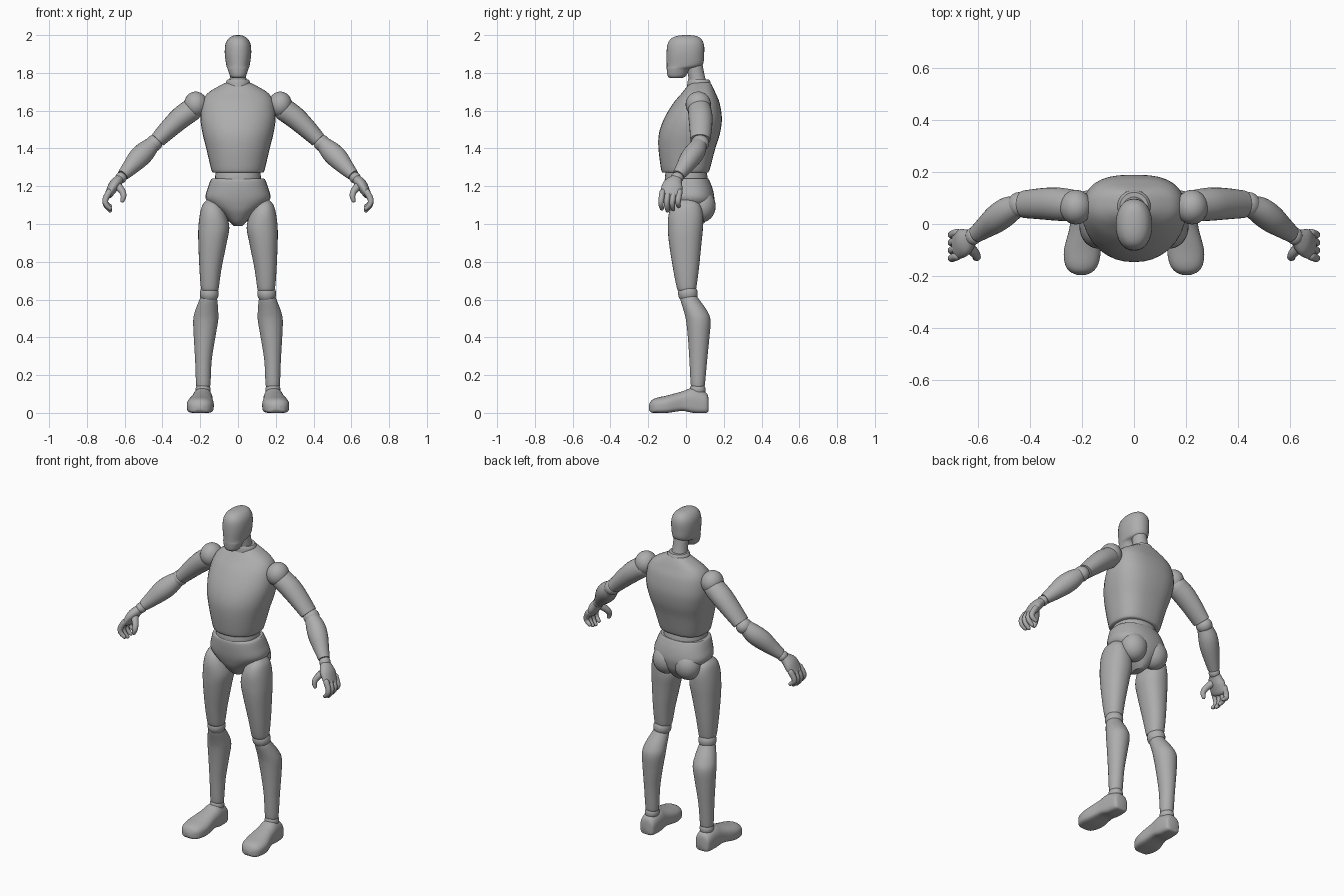
import bpy, bmesh, math
from mathutils import Vector

grey = bpy.data.materials.new("plain grey")
grey.diffuse_color = (0.42, 0.42, 0.42, 1)


def spline(rows, steps):
    """Smoothly interpolate rows of numbers (Catmull-Rom)."""
    out = []
    for i in range(len(rows) - 1):
        p0, p1 = rows[max(i - 1, 0)], rows[i]
        p2, p3 = rows[i + 1], rows[min(i + 2, len(rows) - 1)]
        for k in range(steps):
            t = k / steps
            out.append([0.5 * (2 * b + (c - a) * t + (2 * a - 5 * b + 4 * c - d) * t * t
                               + (3 * b - a - 3 * c + d) * t ** 3)
                        for a, b, c, d in zip(p0, p1, p2, p3)])
    out.append(list(rows[-1]))
    return out


def skin(name, loops, mirror):
    """Bridge closed loops of points into a capped smooth solid."""
    bm = bmesh.new()
    rings = [[bm.verts.new(p) for p in loop] for loop in loops]
    n = len(rings[0])
    for a, b in zip(rings, rings[1:]):
        for i in range(n):
            j = (i + 1) % n
            bm.faces.new((a[i], a[j], b[j], b[i]))
    bm.faces.new(rings[0])
    bm.faces.new(rings[-1])
    bmesh.ops.recalc_face_normals(bm, faces=bm.faces)
    me = bpy.data.meshes.new(name)
    bm.to_mesh(me)
    bm.free()
    me.materials.append(grey)
    ob = bpy.data.objects.new(name, me)
    bpy.context.collection.objects.link(ob)
    bpy.ops.object.select_all(action='DESELECT')
    ob.select_set(True)
    bpy.context.view_layer.objects.active = ob
    bpy.ops.object.shade_smooth_by_angle(angle=math.radians(40))
    if mirror:
        ob.modifiers.new("mirror", 'MIRROR').use_mirror_merge = False
    return ob


def body(name, rows, axis='z', p_neg=2, p_pos=2, mirror=False, n=32, steps=4):
    """Rows: (position on axis, x centre, x radius, low, high) of each cross-section."""
    loops = []
    for h, xc, rx, lo, hi in spline(rows, steps):
        loop = []
        for i in range(n):
            a = 2 * math.pi * i / n
            c, s = math.cos(a), math.sin(a)
            p = p_pos if s > 0 else p_neg
            x = xc + rx * math.copysign(abs(c) ** (2 / p), c)
            v = (lo + hi) / 2 + (hi - lo) / 2 * math.copysign(abs(s) ** (2 / p), s)
            loop.append((x, v, h) if axis == 'z' else (x, h, v))
        loops.append(loop)
    return skin(name, loops, mirror)


def limb(name, rows, side=(0, 1, 0), n=24, steps=4, start=True, end=True):
    """Mirrored tube. Rows: (x, y, z, radius along side, other radius); rounded ends."""
    pts = spline(rows, steps)
    loops = []

    def ring(c, t, a, b):
        u = Vector(side)
        u = (u - t * u.dot(t)).normalized()
        w = t.cross(u)
        loops.append([c + u * a * math.cos(2 * math.pi * i / n)
                      + w * b * math.sin(2 * math.pi * i / n) for i in range(n)])

    last = len(pts) - 1
    for i, p in enumerate(pts):
        t = (Vector(pts[min(i + 1, last)][:3]) - Vector(pts[max(i - 1, 0)][:3])).normalized()
        c, r = Vector(p[:3]), min(p[3:])
        if i == 0 and start:
            for d in (85, 60, 30):
                k = math.radians(d)
                ring(c - t * r * math.sin(k), t, p[3] * math.cos(k), p[4] * math.cos(k))
        ring(c, t, p[3], p[4])
        if i == last and end:
            for d in (30, 60, 85):
                k = math.radians(d)
                ring(c + t * r * math.sin(k), t, p[3] * math.cos(k), p[4] * math.cos(k))
    return skin(name, loops, True)


def ball(name, c, r):
    """Mirrored ellipsoid joint."""
    rows = [(c[2] - r[2] * math.cos(math.radians(d)), c[0], r[0] * math.sin(math.radians(d)),
             c[1] - r[1] * math.sin(math.radians(d)), c[1] + r[1] * math.sin(math.radians(d)))
            for d in range(3, 180, 12)]
    return body(name, rows, mirror=True, n=24, steps=1)


# Head and neck
body("head", [(1.772, 0, .030, -.085, -.02), (1.785, 0, .043, -.098, .0),
              (1.82, 0, .055, -.102, .025), (1.84, 0, .062, -.102, .086),
              (1.90, 0, .070, -.103, .096), (1.95, 0, .067, -.098, .095),
              (1.98, 0, .052, -.080, .080), (1.995, 0, .030, -.050, .055),
              (2.0, 0, .008, -.015, .015)], p_neg=2.2, p_pos=2.2)
body("neck", [(1.73, 0, .050, .022, .118), (1.78, 0, .043, .012, .10),
              (1.86, 0, .042, -.0, .085)])
body("neck_collar", [(1.72, 0, .064, .005, .132), (1.75, 0, .064, .008, .13),
                     (1.765, 0, .055, .012, .122)])

# Torso, waist and pelvis
body("torso", [(1.272, 0, .132, -.122, .115), (1.29, 0, .142, -.132, .126),
               (1.40, 0, .168, -.146, .155), (1.48, 0, .188, -.143, .180),
               (1.56, 0, .199, -.115, .190), (1.64, 0, .190, -.067, .178),
               (1.69, 0, .163, -.025, .158), (1.725, 0, .110, .003, .142),
               (1.75, 0, .060, .022, .128)], p_neg=2.1, p_pos=2.7)
body("waist", [(1.20, 0, .118, -.105, .11), (1.24, 0, .122, -.112, .115),
               (1.29, 0, .115, -.105, .105)], p_neg=2.2, p_pos=2.2)
body("pelvis", [(.99, 0, .022, -.01, .075), (1.01, 0, .042, -.045, .10),
                (1.06, 0, .092, -.082, .135), (1.10, 0, .145, -.098, .147),
                (1.14, 0, .172, -.108, .150), (1.19, 0, .160, -.114, .140),
                (1.23, 0, .146, -.114, .124), (1.24, 0, .138, -.106, .118)],
     p_neg=2.3, p_pos=2.3)
ball("buttock", (.072, .085, 1.095), (.078, .072, .085))

# Legs
body("thigh", [(.648, .148, .040, -.040, .045), (.66, .149, .047, -.048, .054),
               (.76, .146, .058, -.068, .068), (.90, .135, .075, -.090, .082),
               (.98, .128, .082, -.096, .090), (1.05, .132, .070, -.092, .090),
               (1.10, .138, .050, -.070, .075), (1.13, .142, .020, -.030, .040)],
     p_neg=2.2, p_pos=2.2, mirror=True)
ball("knee", (.152, .010, .632), (.050, .052, .052))
body("shin", [(.138, .184, .032, .032, .095), (.15, .184, .038, .025, .100),
              (.28, .183, .044, .018, .112), (.40, .177, .057, .010, .124),
              (.49, .171, .066, .0, .130), (.54, .166, .061, -.012, .112),
              (.60, .157, .047, -.030, .070), (.618, .156, .040, -.025, .058)],
     mirror=True)
ball("ankle", (.185, .062, .122), (.040, .042, .042))
body("foot", [(.119, .187, .030, .010, .080), (.105, .187, .046, .0, .108),
              (.04, .188, .054, .0, .132), (-.02, .192, .058, .010, .114),
              (-.10, .199, .071, .0, .092), (-.155, .202, .064, .0, .080),
              (-.183, .203, .045, .002, .066), (-.196, .203, .018, .015, .042)],
     axis='y', p_neg=4.5, p_pos=2.2, mirror=True)

# Arms
ball("shoulder", (.224, .065, 1.633), (.062, .067, .068))
limb("upper_arm", [(.245, .072, 1.605, .062, .060), (.30, .077, 1.565, .064, .059),
                   (.36, .078, 1.51, .060, .052), (.425, .076, 1.445, .053, .042)],
     end=False)
ball("elbow", (.444, .075, 1.428), (.044, .048, .044))
limb("forearm", [(.450, .070, 1.425, .042, .040), (.490, .050, 1.385, .053, .054),
                 (.530, .020, 1.345, .053, .055), (.575, -.014, 1.295, .042, .042),
                 (.610, -.040, 1.258, .033, .031)], start=False, end=False)
ball("wrist", (.620, -.047, 1.245), (.030, .034, .030))

# Hands: palm facing inwards, four curled fingers, and a thumb
limb("palm", [(.630, -.053, 1.235, .034, .026), (.655, -.070, 1.205, .054, .030),
              (.682, -.082, 1.160, .056, .022)])
for i, finger in enumerate(("index", "middle", "ring", "little")):
    y = -.128 + .030 * i
    drop = (.010, .0, .006, .022)[i]
    limb(finger + "_finger", [(.682, y + .004, 1.170, .016, .017), (.702, y - .003, 1.130, .015, .016),
                              (.698, y - .004, 1.098 + drop / 2, .014, .014),
                              (.678, y, 1.072 + drop, .011, .011)], n=12, steps=3)
limb("thumb", [(.640, -.085, 1.205, .022, .022), (.614, -.112, 1.175, .019, .018),
               (.606, -.128, 1.148, .015, .015), (.612, -.130, 1.124, .011, .011)], n=12, steps=3)
